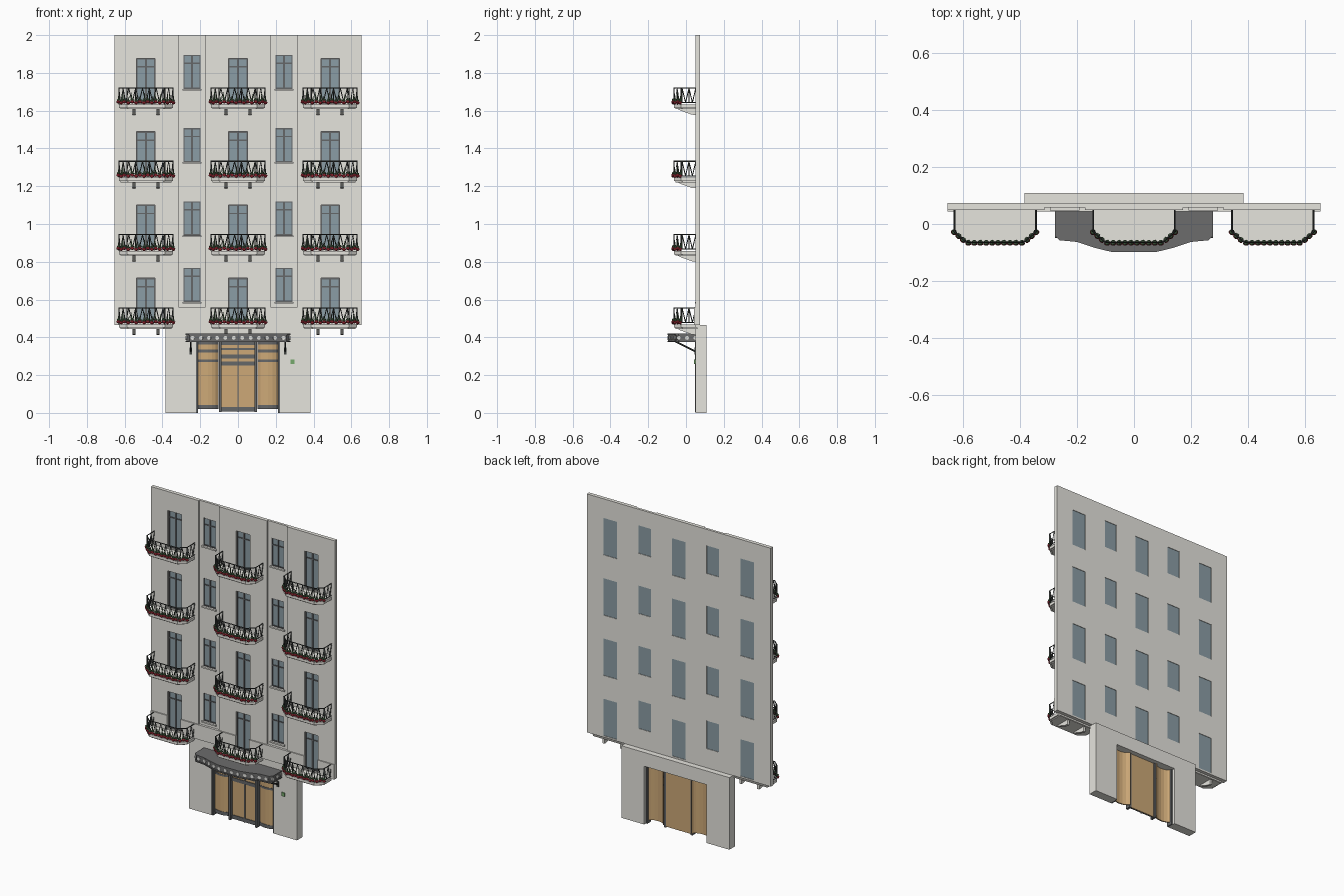
import bpy, bmesh, math
from mathutils import Vector, Matrix

cube = bpy.data.objects.get("Cube")
if cube:
    bpy.data.objects.remove(cube, do_unlink=True)


def material(name, r, g, b):
    m = bpy.data.materials.new(name)
    m.use_nodes = True
    m.diffuse_color = (r, g, b, 1)
    m.node_tree.nodes["Principled BSDF"].inputs["Base Color"].default_value = (r, g, b, 1)
    return m


STONE = material("pale stone", .79, .78, .73)
GLASS = material("blue grey glass", .26, .34, .38)
FRAME = material("window grey", .13, .135, .14)
IRON = material("black iron", .05, .056, .053)
CANOPY = material("canopy grey", .15, .15, .15)
BRONZE = material("bronze glass", .61, .395, .185)
LAMP = material("pale lamp", .75, .75, .72)
RED = material("red flower", .45, .03, .05)
LEAF = material("dark leaf", .06, .12, .055)
SIGN = material("sign green", .18, .4, .15)


def box(bm, x0, x1, y0, y1, z0, z1):
    mat = Matrix.Translation(((x0 + x1) / 2, (y0 + y1) / 2, (z0 + z1) / 2))
    bmesh.ops.create_cube(bm, size=1, matrix=mat @ Matrix.Diagonal((x1 - x0, y1 - y0, z1 - z0, 1)))


def prism(bm, points, vec):
    face = bm.faces.new([bm.verts.new(p) for p in points])
    out = bmesh.ops.extrude_face_region(bm, geom=[face])["geom"]
    bmesh.ops.translate(bm, vec=vec, verts=[v for v in out if isinstance(v, bmesh.types.BMVert)])


def bar(bm, p, q, r, sides=4, r2=None):
    p, q = Vector(p), Vector(q)
    mat = Matrix.Translation((p + q) / 2) @ (q - p).to_track_quat('Z', 'Y').to_matrix().to_4x4()
    bmesh.ops.create_cone(bm, cap_ends=True, segments=sides, radius1=r,
                          radius2=r if r2 is None else r2, depth=(q - p).length, matrix=mat)


def finish(bm, name, mat):
    bmesh.ops.recalc_face_normals(bm, faces=bm.faces)
    mesh = bpy.data.meshes.new(name)
    bm.to_mesh(mesh)
    bm.free()
    mesh.materials.append(mat)
    ob = bpy.data.objects.new(name, mesh)
    bpy.context.collection.objects.link(ob)
    return ob


def cut(ob, cutter):
    mod = ob.modifiers.new("openings", 'BOOLEAN')
    mod.object, mod.solver = cutter, 'EXACT'
    bpy.context.view_layer.update()
    mesh = bpy.data.meshes.new_from_object(ob.evaluated_get(bpy.context.evaluated_depsgraph_get()))
    ob.modifiers.clear()
    ob.data = mesh
    bpy.data.objects.remove(cutter, do_unlink=True)


def mirrored(half):
    return half + [(-x, y) for x, y in reversed(half)]


def along(path, count):
    """Evenly spaced points, directions and outward normals on an xy path."""
    pts = [Vector((x, y, 0)) for x, y in path]
    lens = [(b - a).length for a, b in zip(pts, pts[1:])]
    for i in range(count):
        d = sum(lens) * i / (count - 1)
        k = 0
        while k < len(lens) - 1 and d > lens[k]:
            d -= lens[k]
            k += 1
        way = (pts[k + 1] - pts[k]).normalized()
        yield pts[k] + way * d, way, Vector((-way.y, way.x, 0))


# Facade wall with two recessed vertical strips
half = [(.655, .074), (.655, .05), (.315, .05), (.315, .058), (.172, .058), (.172, .05)]
bm = bmesh.new()
prism(bm, [(x, y, .465) for x, y in mirrored(half)], (0, 0, 1.535))
wall = finish(bm, "facade_wall", STONE)

# Window openings: tall ones behind balconies, shorter ones in the strips
RISE = .388
openings = []
for row in range(4):
    for x in (-.4875, 0, .4875):
        openings.append((x, .049, .475 + RISE * row, .713 + RISE * row, .05))
    for x in (-.243, .243):
        low = .588 if row == 0 else .552 + RISE * row
        openings.append((x, .045, low, low + .18, .058))
cutter, glass, frame, sill = (bmesh.new() for _ in range(4))
for x, w, z0, z1, face in openings:
    box(cutter, x - w, x + w, .03, .1, z0, z1)
    box(glass, x - w, x + w, .065, .071, z0, z1)
    for a, b in ((-w, .005 - w), (-.005, .005), (w - .005, w)):
        box(frame, x + a, x + b, .06, .066, z0, z1)
    for z in (z0 + .003, z1 - .045, z1 - .003):
        box(frame, x - w, x + w, .061, .066, z - .0035, z + .0035)
    if face > .055:
        box(sill, x - w - .006, x + w + .006, .047, .062, z0 - .009, z0)
cut(wall, finish(cutter, "window_cutter", STONE))
finish(glass, "window_glass", GLASS)
finish(frame, "window_frames", FRAME)
finish(sill, "window_sills", STONE)

# Belt course over the ground floor, broken by the tall windows
bm = bmesh.new()
edges = [-.655, -.5365, -.4385, -.049, .049, .4385, .5365, .655]
for x0, x1 in zip(edges[::2], edges[1::2]):
    box(bm, x0, x1, .043, .06, .465, .56)
finish(bm, "belt_course", STONE)

# Ground floor block with the entrance opening
bm = bmesh.new()
box(bm, -.385, .385, .05, .108, 0, .464)
block = finish(bm, "ground_floor", STONE)
bm = bmesh.new()
box(bm, -.222, .222, 0, .2, -.1, .375)
cut(block, finish(bm, "entrance_cutter", STONE))

# Entrance: flat centre doors between curved glass bays
glass, frame = bmesh.new(), bmesh.new()
box(glass, -.1, .1, .07, .076, .01, .375)
box(frame, -.003, .003, .065, .071, .005, .375)
for x in (-.0945, .0945):
    box(frame, x - .007, x + .007, .047, .08, .005, .375)
for z, h in ((.02, .012), (.262, .011), (.299, .011), (.338, .006), (.368, .008)):
    box(frame, -.1, .1, .066, .072, z - h, z + h)
for s in (-1, 1):
    arc = [(s * (.16 + .058 * math.cos(t)), .082 - .03 * math.sin(t))
           for t in (math.pi * i / 8 for i in range(9))]
    back = [(x, y + .006) for x, y in reversed(arc)]
    middle = [(x, y + .003) for x, y in reversed(arc)]
    prism(glass, [(x, y, .02) for x, y in arc + back], (0, 0, .355))
    for z, h in ((.02, .022), (.269, .013), (.32, .016), (.362, .013)):
        prism(frame, [(x, y - .002, z) for x, y in arc] + [(x, y, z) for x, y in middle], (0, 0, h))
    box(frame, s * .218 - .005, s * .218 + .005, .052, .09, 0, .375)
finish(glass, "entrance_glass", BRONZE)
finish(frame, "entrance_frames", FRAME)

# Canopy: slab, two rims and round lamps between them
half = [(.278, .05), (.278, -.04), (.262, -.057), (.2, -.063), (.14, -.083), (.075, -.099)]
outline = mirrored(half)
bm = bmesh.new()
prism(bm, [(x * .985, y + .004, .38) for x, y in outline], (0, 0, .035))
for z in (.374, .413):
    prism(bm, [(x, y, z) for x, y in outline], (0, 0, .007))
finish(bm, "canopy", CANOPY)
bm = bmesh.new()
for p, way, normal in along(outline, 18):
    out = normal if normal.dot(p - Vector((0, .05, 0))) > 0 else -normal
    p.z = .397
    bar(bm, p - out * .009, p - out * .001, .0105, 10)
finish(bm, "canopy_lamps", LAMP)
bm = bmesh.new()
for x in (-.25, .25):
    bar(bm, (x, -.055, .378), (x, .05, .325), .005, 6)
    box(bm, x - .007, x + .007, .044, .052, .31, .345)
finish(bm, "canopy_struts", IRON)

# Small wall sign beside the entrance
bm = bmesh.new()
box(bm, .279, .3, .043, .051, .26, .283)
finish(bm, "wall_sign", SIGN)

# Balcony parts, built once around the origin with the handrail at z = 0
plan = mirrored([(.143, .052), (.143, -.027), (.1, -.064)])
slab, rail, bloom, leaf, feet = (bmesh.new() for _ in range(5))
prism(slab, [(x, y, -.108) for x, y in plan], (0, 0, .018))
prism(slab, [(x * .94, y + .008, -.114) for x, y in plan], (0, 0, .006))
for x in (-.063, .063):
    prism(feet, [(x - .008, -.045, -.114), (x - .008, .052, -.114), (x - .008, .052, -.146),
                 (x - .008, .03, -.144), (x - .008, -.03, -.122)], (.016, 0, 0))
for (x0, y0), (x1, y1) in zip(plan, plan[1:]):
    for z, r in ((-.003, .0032), (-.08, .0025)):
        bar(rail, (x0, y0, z), (x1, y1, z), r)
for x, y in plan:
    bar(rail, (x, y, -.09), (x, y, 0), .003)
steps = [p for p, way, normal in along(plan, 27)]
for i, (a, b) in enumerate(zip(steps, steps[1:])):
    za, zb = (-.08, -.004) if i % 2 else (-.004, -.08)
    bar(rail, (a.x, a.y, za), (b.x, b.y, zb), .0024)
    if i % 4 == 0:
        bar(rail, (a.x, a.y, -.08), (a.x, a.y, -.004), .0024)

# Flowers and leaves along the front and the slanted corners
for i, (p, way, normal) in enumerate(along(plan[1:-1], 16)):
    out = normal if normal.y < 0 else -normal
    turn = Matrix.Rotation(math.atan2(way.y, way.x), 4, 'Z')
    for bm, z, push, size in ((bloom, -.081, .005, (.012, .008, .01)),
                              (leaf, -.07, .001, (.011, .01, .008))):
        place = Matrix.Translation(p + out * push + Vector((0, 0, z + .005 * (i % 2))))
        bmesh.ops.create_icosphere(bm, subdivisions=1, radius=1,
                                   matrix=place @ turn @ Matrix.Diagonal((*size, 1)))
    lean = way * (.006 if i % 2 else -.006)
    base = p + Vector((0, 0, -.075))
    bar(leaf, base, base + lean + Vector((0, 0, .03 + .01 * (i % 3))), .005, 5, .001)

parts = [finish(slab, "balcony_slab", STONE), finish(feet, "balcony_brackets", STONE),
         finish(rail, "balcony_railing", IRON), finish(bloom, "balcony_flowers", RED),
         finish(leaf, "balcony_leaves", LEAF)]

# Repeat the balcony over three columns and four storeys
for row in range(4):
    for col in (-1, 0, 1):
        for part in parts:
            ob = part
            if row or col != -1:
                ob = part.copy()
                bpy.context.collection.objects.link(ob)
            ob.location = (.4875 * col, 0, .559 + RISE * row)
